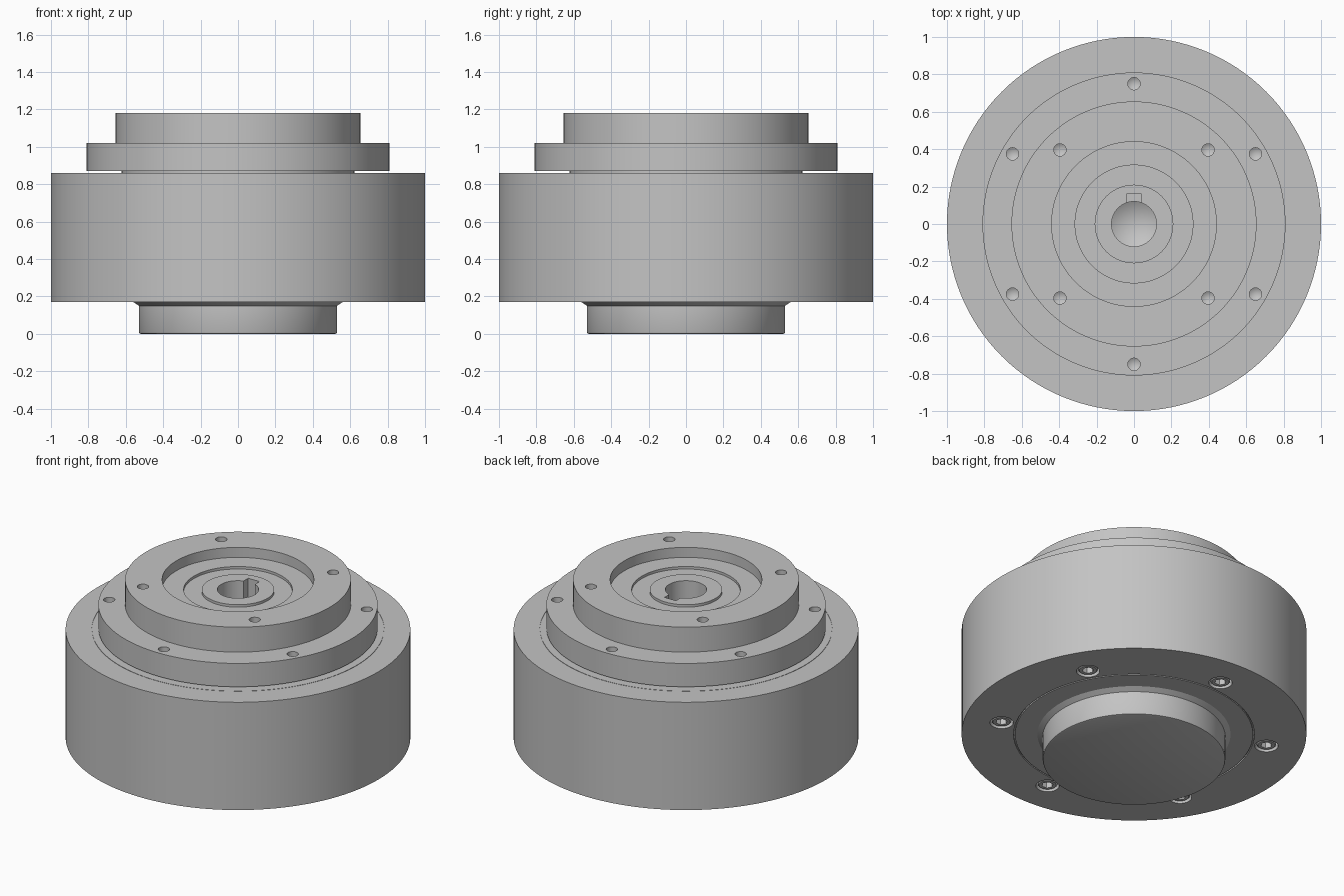
import bpy, bmesh, math
from mathutils import Matrix

cube = bpy.data.objects.get("Cube")
if cube:
    bpy.data.objects.remove(cube, do_unlink=True)

# One plain machined metal colour
GREY = (0.55, 0.55, 0.55, 1.0)
metal = bpy.data.materials.new("machined grey")
metal.use_nodes = True
metal.diffuse_color = GREY
metal.node_tree.nodes["Principled BSDF"].inputs["Base Color"].default_value = GREY


def finish(name, bm):
    bmesh.ops.recalc_face_normals(bm, faces=bm.faces[:])
    mesh = bpy.data.meshes.new(name)
    bm.to_mesh(mesh)
    bm.free()
    mesh.materials.append(metal)
    ob = bpy.data.objects.new(name, mesh)
    bpy.context.collection.objects.link(ob)
    return ob


def lathe(name, profile, steps=128, place=(0, 0, 0)):
    """Spin a closed (radius, z) profile about the vertical axis."""
    bm = bmesh.new()
    verts = [bm.verts.new((r, 0, z)) for r, z in profile]
    edges = [bm.edges.new(pair) for pair in zip(verts, verts[1:])]
    bmesh.ops.spin(bm, geom=verts + edges, cent=(0, 0, 0), axis=(0, 0, 1),
                   angle=math.tau, steps=steps, use_duplicate=False)
    bmesh.ops.remove_doubles(bm, verts=bm.verts[:], dist=0.0002)
    bmesh.ops.translate(bm, vec=place, verts=bm.verts[:])
    return finish(name, bm)


def cut(target, cutters):
    for c in cutters:
        c.hide_render = True
        mod = target.modifiers.new("cut", "BOOLEAN")
        mod.operation = "DIFFERENCE"
        mod.solver = "EXACT"
        mod.object = c
        bpy.context.view_layer.objects.active = target
        bpy.ops.object.modifier_apply(modifier=mod.name)
        bpy.data.objects.remove(c, do_unlink=True)


def around(count, radius, start):
    for i in range(count):
        a = math.radians(start) + math.tau * i / count
        yield radius * math.cos(a), radius * math.sin(a)


def drill(x, y, top):
    """Blind hole cutter with a conical drill tip."""
    r = 0.033
    return lathe("drill_cutter", [(0, -0.1), (r, -0.08), (r, 0.02), (0, 0.02)],
                 24, (x, y, top))


# Outer drum, closed below, with fine seams on both end faces
drum = lathe("drum", [
    (0, 0.17), (0.69, 0.17), (0.69, 0.18), (0.698, 0.18), (0.698, 0.17),
    (1, 0.17), (1, 0.86), (0.849, 0.86), (0.849, 0.857), (0.846, 0.857),
    (0.846, 0.86), (0.625, 0.86), (0.625, 0.3), (0, 0.3)])

# Lower hub with a flared root and softened rim
hub = lathe("lower_hub", [
    (0, 0), (0.52, 0), (0.527, 0.003), (0.53, 0.01), (0.53, 0.15),
    (0.56, 0.17), (0.56, 0.2), (0, 0.2)])

# Stepped flange with recessed face and shaft bore
flange = lathe("stepped_flange", [
    (0, 0.3), (0.623, 0.3), (0.623, 0.87), (0.81, 0.87), (0.81, 1.02),
    (0.655, 1.02), (0.655, 1.18), (0.44, 1.18), (0.44, 1.116),
    (0.315, 1.116), (0.315, 1.1), (0.21, 1.1), (0.21, 1.116),
    (0.12, 1.116), (0.12, 0.55), (0, 0.48)])

# Keyway and threaded holes
bm = bmesh.new()
bmesh.ops.create_cube(bm, size=1, matrix=Matrix.Translation((0, 0.11, 0.9))
                      @ Matrix.Diagonal((0.08, 0.1, 0.68, 1)))
keyway = finish("keyway_cutter", bm)
holes = [drill(x, y, 1.18) for x, y in around(4, 0.56, 45)]
holes += [drill(x, y, 1.02) for x, y in around(6, 0.75, 30)]
cut(flange, [keyway] + holes)

# Counterbored socket screws under the drum
spots = list(around(6, 0.78, 30))
cut(drum, [lathe("counterbore_cutter",
                 [(0, 0.1), (0.068, 0.1), (0.068, 0.24), (0, 0.24)], 32, (x, y, 0))
           for x, y in spots])
screw = lathe("socket_screw_1", [
    (0, 0.175), (0.05, 0.175), (0.057, 0.182), (0.057, 0.26), (0, 0.26)], 32)
cut(screw, [lathe("socket_cutter",
                  [(0, 0.1), (0.034, 0.1), (0.034, 0.225), (0, 0.225)], 6)])
screws = [screw]
for i in range(2, 7):
    other = screw.copy()
    other.name = f"socket_screw_{i}"
    bpy.context.collection.objects.link(other)
    screws.append(other)
for ob, (x, y) in zip(screws, spots):
    ob.location = (x, y, 0)

# Smooth round walls, sharp rims
bpy.ops.object.select_all(action="DESELECT")
for ob in (drum, hub, flange, screw):
    ob.select_set(True)
bpy.context.view_layer.objects.active = drum
bpy.ops.object.shade_smooth_by_angle(angle=math.radians(28))
